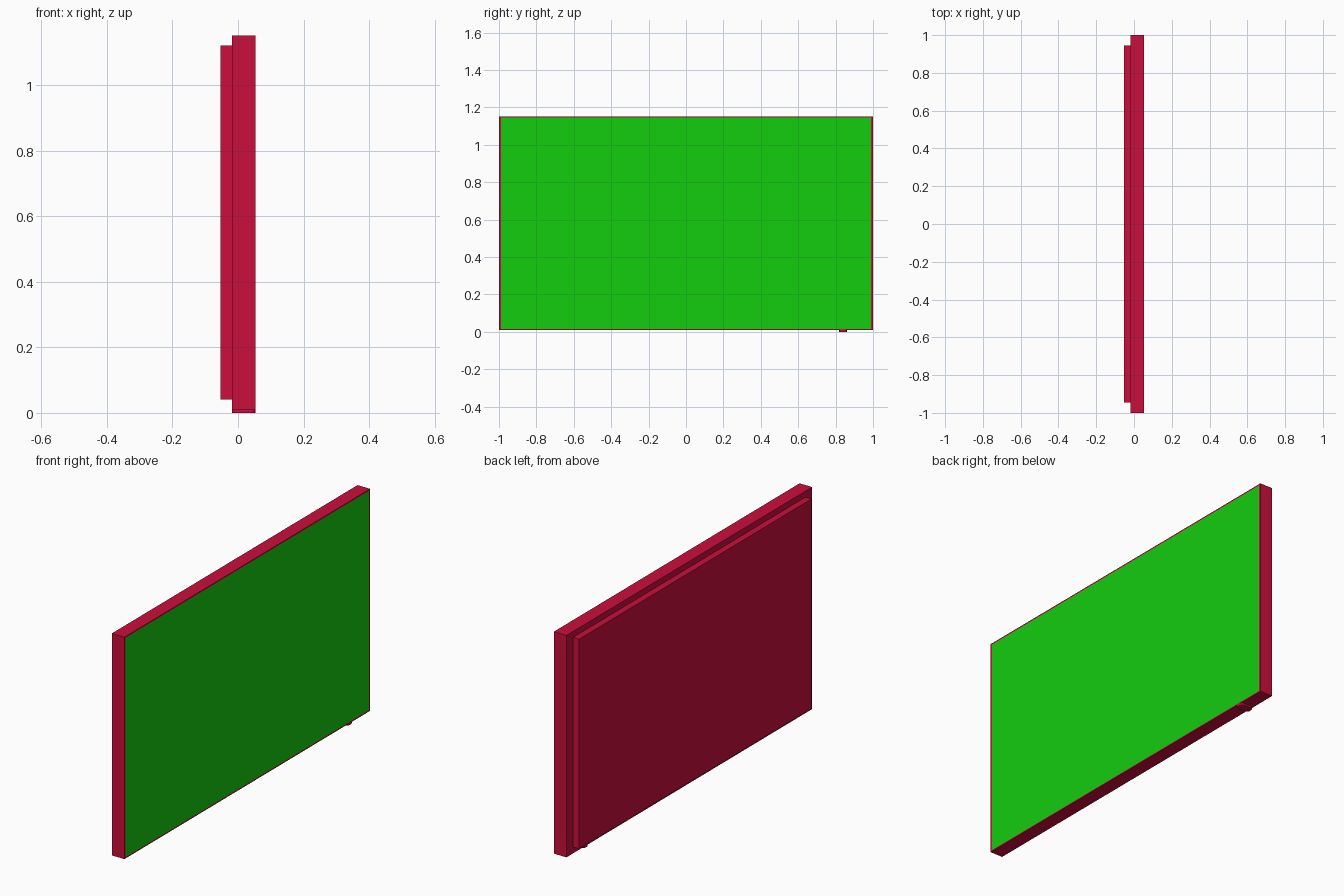
import bpy, bmesh
from mathutils import Vector

if "Cube" in bpy.data.objects:
    bpy.data.objects.remove(bpy.data.objects["Cube"])


def material(name, color):
    m = bpy.data.materials.new(name)
    m.diffuse_color = color
    m.use_nodes = True
    m.node_tree.nodes["Principled BSDF"].inputs["Base Color"].default_value = m.diffuse_color
    return m


RED = material("casing_red", (0.59, 0.0044, 0.045, 1))
GREEN = material("screen_green", (0.007, 0.61, 0.0052, 1))


def finish(name, bm, *mats):
    mesh = bpy.data.meshes.new(name)
    bm.to_mesh(mesh)
    bm.free()
    for m in mats:
        mesh.materials.append(m)
    ob = bpy.data.objects.new(name, mesh)
    bpy.context.collection.objects.link(ob)
    return ob


def box_bm(lo, hi):
    lo, hi = Vector(lo), Vector(hi)
    bm = bmesh.new()
    bmesh.ops.create_cube(bm, size=1)
    bmesh.ops.scale(bm, vec=hi - lo, verts=bm.verts)
    bmesh.ops.translate(bm, vec=(lo + hi) / 2, verts=bm.verts)
    return bm


# Main casing: the +x face is inset into a thin bezel around a green screen
bm = box_bm((-0.019, -1, 0.009), (0.053, 1, 1.152))
bm.normal_update()
screen = max(bm.faces, key=lambda f: f.normal.x)
bmesh.ops.inset_region(bm, faces=[screen], thickness=0.015)
for v in screen.verts:  # slimmer bezel above and below, screen barely sunk
    v.co.z += 0.004 if v.co.z > 0.5 else -0.004
    v.co.x -= 0.0005
screen.material_index = 1
finish("casing_with_screen", bm, RED, GREEN)

# Raised rear cover
finish("rear_cover", box_bm((-0.053, -0.945, 0.041), (-0.019, 0.945, 1.121)), RED)

# Small receiver tab under the lower edge, with rounded corners
bm = box_bm((-0.019, 0.818, 0), (0.053, 0.860, 0.010))
upright = [e for e in bm.edges
           if abs(e.verts[0].co.z - e.verts[1].co.z) > 0.005]
bmesh.ops.bevel(bm, geom=upright, offset=0.014, segments=4,
                profile=0.5, affect='EDGES')
tab = finish("receiver_tab", bm, RED)
bpy.context.view_layer.objects.active = tab
tab.select_set(True)
bpy.ops.object.shade_smooth_by_angle()
